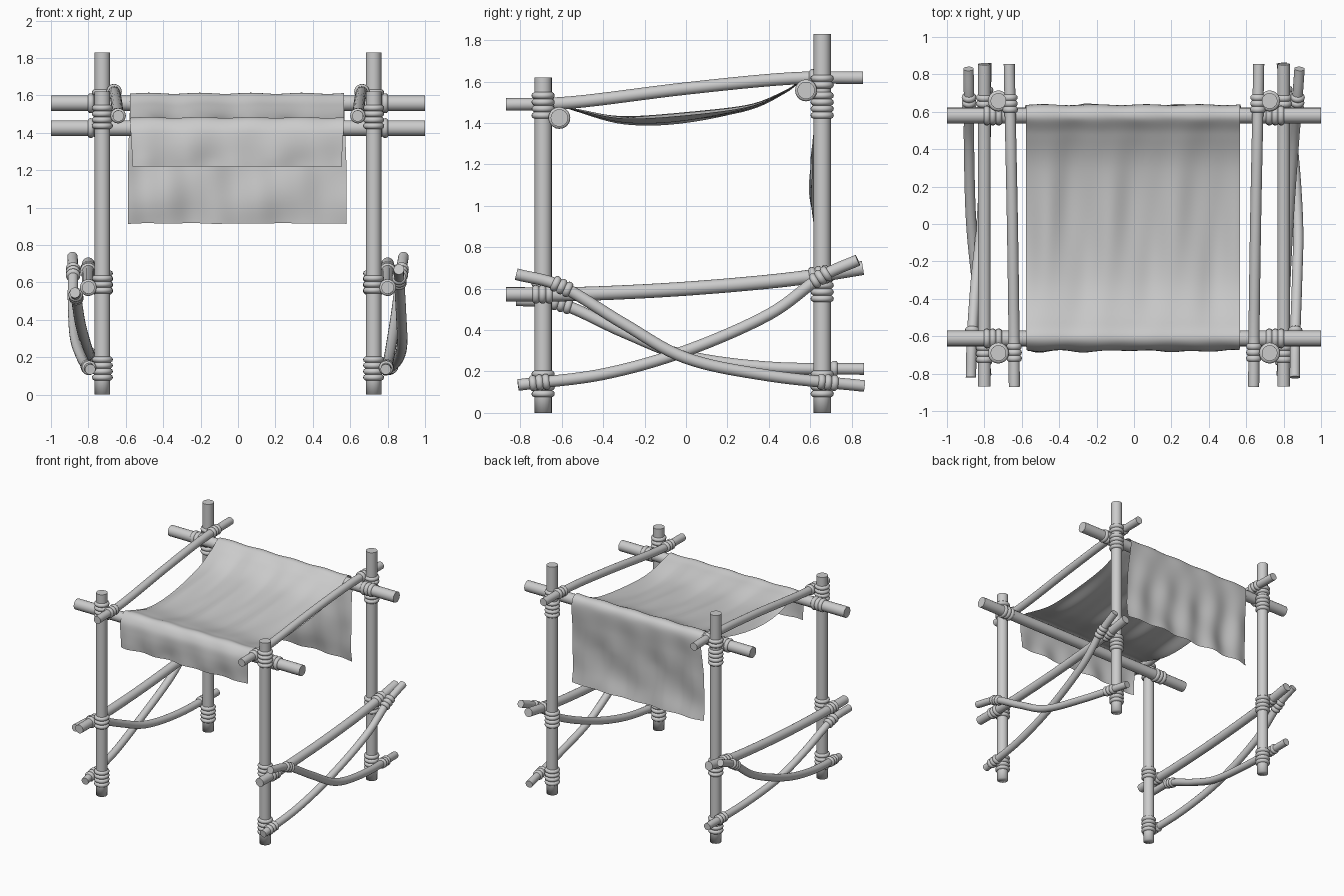
import bpy, bmesh, math
from mathutils import Vector

cube = bpy.data.objects.get("Cube")
if cube:
    bpy.data.objects.remove(cube)

GREY = (0.6, 0.6, 0.6, 1.0)
mat = bpy.data.materials.new("plain_grey")
mat.use_nodes = True
mat.diffuse_color = GREY
mat.node_tree.nodes["Principled BSDF"].inputs["Base Color"].default_value = GREY


def finish(name, bm, angle=50):
    """Turn a bmesh into a smooth shaded object with sharp creases."""
    mesh = bpy.data.meshes.new(name)
    bmesh.ops.recalc_face_normals(bm, faces=bm.faces)
    bm.to_mesh(mesh)
    bm.free()
    mesh.materials.append(mat)
    mesh.shade_smooth()
    mesh.set_sharp_from_angle(angle=math.radians(angle))
    obj = bpy.data.objects.new(name, mesh)
    bpy.context.scene.collection.objects.link(obj)
    return obj


def spline(points, steps):
    """Catmull-Rom samples through the points."""
    pts = [Vector(p) for p in points]
    pts = [2 * pts[0] - pts[1]] + pts + [2 * pts[-1] - pts[-2]]
    out = []
    for a, b, c, d in zip(pts, pts[1:], pts[2:], pts[3:]):
        for k in range(steps):
            t = k / steps
            out.append(0.5 * (2 * b + (c - a) * t + (2 * a - 5 * b + 4 * c - d) * t * t
                              + (3 * b - a - 3 * c + d) * t ** 3))
    return out + [pts[-2]]


def tube(name, path, radii, sides=18, angle=50):
    """Capped round pole along a path."""
    bm = bmesh.new()
    rings = []
    for i, p in enumerate(path):
        t = (path[min(i + 1, len(path) - 1)] - path[max(i - 1, 0)]).normalized()
        ref = Vector((0, 0, 1)) if abs(t.x) > 0.8 else Vector((1, 0, 0))
        u = t.cross(ref).normalized()
        v = t.cross(u)
        r = radii[i] if isinstance(radii, list) else radii
        ring = []
        for k in range(sides):
            a = math.tau * k / sides
            ring.append(bm.verts.new(p + r * (u * math.cos(a) + v * math.sin(a))))
        rings.append(ring)
    for a, b in zip(rings, rings[1:]):
        for k in range(sides):
            n = (k + 1) % sides
            bm.faces.new((a[k], a[n], b[n], b[k]))
    bm.faces.new(rings[0][::-1])
    bm.faces.new(rings[-1])
    return finish(name, bm, angle)


def lashing(name, centre, direction, radius, turns, bulge=0.009):
    """Row of rope turns wrapped round a pole."""
    c, d = Vector(centre), Vector(direction).normalized()
    pitch, steps = 0.032, 6
    path, radii = [], []
    for i in range(turns * steps + 1):
        path.append(c + d * pitch * (i / steps - turns / 2))
        radii.append(radius + 0.002 + bulge * abs(math.sin(math.pi * i / steps)) ** 0.6)
    tube(name, path, radii, 20, 60)


def at_y(path, y):
    """Point and direction of a pole at a given depth."""
    i = min(range(1, len(path) - 1), key=lambda k: abs(path[k].y - y))
    return path[i], path[i + 1] - path[i - 1]


FRONT, BACK, POST_X = -0.69, 0.658, 0.725

for side, s in (("left", 1), ("right", -1)):
    # upright posts with soft-edged feet and their lashings
    for end, y, top, wraps in (
            ("front", FRONT, 1.62, ((0.14, 4), (0.59, 3), (1.485, 4))),
            ("back", BACK, 1.83, ((0.14, 4), (0.6, 4), (1.485, 4), (1.6, 2)))):
        path = [Vector((s * POST_X, y, z)) for z in (0, 0.09, top)]
        post = tube(f"{side}_{end}_post", path, 0.042)
        verts = post.data.vertices
        for e in post.data.edges:
            if all(verts[v].co.z < 0.01 for v in e.vertices):
                e.use_edge_sharp = False
        for z, turns in wraps:
            lashing(f"{side}_{end}_post_lashing", (s * POST_X, y, z), (0, 0, 1), 0.042, turns, 0.012)

    # top side rail
    top_rail = spline([(s * 0.64, -0.87, 1.49), (s * 0.642, -0.55, 1.5), (s * 0.65, 0, 1.567),
                       (s * 0.66, 0.5, 1.615), (s * 0.667, 0.855, 1.62)], 8)
    tube(f"{side}_top_rail", top_rail, 0.03)

    # middle side rail
    mid_rail = spline([(s * 0.8, -0.87, 0.573), (s * 0.8, -0.5, 0.575), (s * 0.8, 0, 0.6),
                       (s * 0.8, 0.5, 0.645), (s * 0.8, 0.855, 0.7)], 8)
    tube(f"{side}_middle_rail", mid_rail, 0.034)

    # crossed braces, each side bowing a different one outwards
    if s > 0:
        fall_z = (0.67, 0.61, 0.43, 0.265, 0.18, 0.13)
        fall_x = (0.86, 0.862, 0.872, 0.877, 0.85, 0.79)
        rise_x = (0.79, 0.805, 0.825, 0.852, 0.872, 0.885)
    else:
        fall_z = (0.545, 0.525, 0.39, 0.275, 0.22, 0.212)
        fall_x = (0.872, 0.866, 0.845, 0.815, 0.795, 0.79)
        rise_x = (0.79, 0.83, 0.87, 0.882, 0.882, 0.885)
    falling = spline([(s * x, y, z) for x, y, z in
                      zip(fall_x, (-0.82, -0.6, -0.3, 0, 0.4, 0.86), fall_z)], 8)
    rising = spline([(s * x, y, z) for x, y, z in
                     zip(rise_x, (-0.81, -0.4, 0, 0.4, 0.65, 0.83),
                         (0.135, 0.187, 0.3, 0.475, 0.655, 0.738))], 8)
    for kind, path in (("falling", falling), ("rising", rising)):
        tube(f"{side}_{kind}_brace", path, 0.028)

    # rope turns round the rails and braces
    for name, path, y, r in (("top_rail", top_rail, FRONT, 0.03), ("top_rail", top_rail, 0.665, 0.03),
                             ("middle_rail", mid_rail, FRONT, 0.034), ("middle_rail", mid_rail, 0.66, 0.034),
                             ("falling_brace", falling, -0.61, 0.028), ("falling_brace", falling, 0.66, 0.028),
                             ("rising_brace", rising, FRONT, 0.028), ("rising_brace", rising, 0.66, 0.028)):
        p, d = at_y(path, y)
        lashing(f"{side}_{name}_lashing", p, d, r, 3)

# cross bars that carry the cloth
for end, y, z in (("front", -0.612, 1.425), ("back", 0.58, 1.558)):
    tube(f"{end}_cross_bar", [Vector((-1, y, z)), Vector((1, y, z))], 0.042)
    for s in (1, -1):
        lashing(f"{end}_bar_lashing", (s * 0.755, y, z), (1, 0, 0), 0.042, 3)

# cloth slung over both bars, with a short front flap and a long back flap
profile = spline([(0, y, z) for y, z in (
    (-0.668, 1.22), (-0.676, 1.35), (-0.664, 1.43), (-0.615, 1.478), (-0.53, 1.462), (-0.3, 1.42),
    (0, 1.43), (0.3, 1.475), (0.48, 1.55), (0.575, 1.608), (0.632, 1.565), (0.625, 1.4),
    (0.61, 1.2), (0.608, 1.05), (0.628, 0.915))], 8)
COLS = 80
bm = bmesh.new()
rows = []
for i, p in enumerate(profile):
    t = profile[min(i + 1, len(profile) - 1)] - profile[max(i - 1, 0)]
    normal = Vector((0, -t.z, t.y)).normalized()
    slung = -0.6 < p.y < 0.56 and p.z > 1.38
    sag = math.sin(math.pi * (p.y + 0.6) / 1.16) if slung else 0
    hang = max(0, min(1, (1.55 - p.z) / 0.3)) if p.y > 0.57 else 0
    hang = max(hang, min(1, max(0, 1.46 - p.z) / 0.2)) if p.y < -0.6 else hang
    half = 0.572 + 0.012 * hang * (1 if p.y > 0 else -1)
    row = []
    for k in range(COLS + 1):
        f = 2 * k / COLS - 1
        x = f * half - 0.005
        # lengthwise folds in the seat, hanging folds in the flaps
        folds = sag * (0.017 * math.cos(18.5 * (x + 0.12) + 0.6 * math.sin(3 * p.y))
                       + 0.004 * math.sin(37 * x - 4 * p.y) - 0.018 * f ** 4)
        folds += hang * (0.009 * math.sin(26 * x + 2 * p.z) + 0.005 * math.sin(11 * x - 15 * p.z))
        folds += 0.003 + 0.003 * math.sin(23 * x)
        row.append(bm.verts.new(Vector((x, p.y, p.z)) + normal * folds))
    rows.append(row)
for a, b in zip(rows, rows[1:]):
    for k in range(COLS):
        bm.faces.new((a[k], a[k + 1], b[k + 1], b[k]))
finish("slung_cloth", bm, 80)
